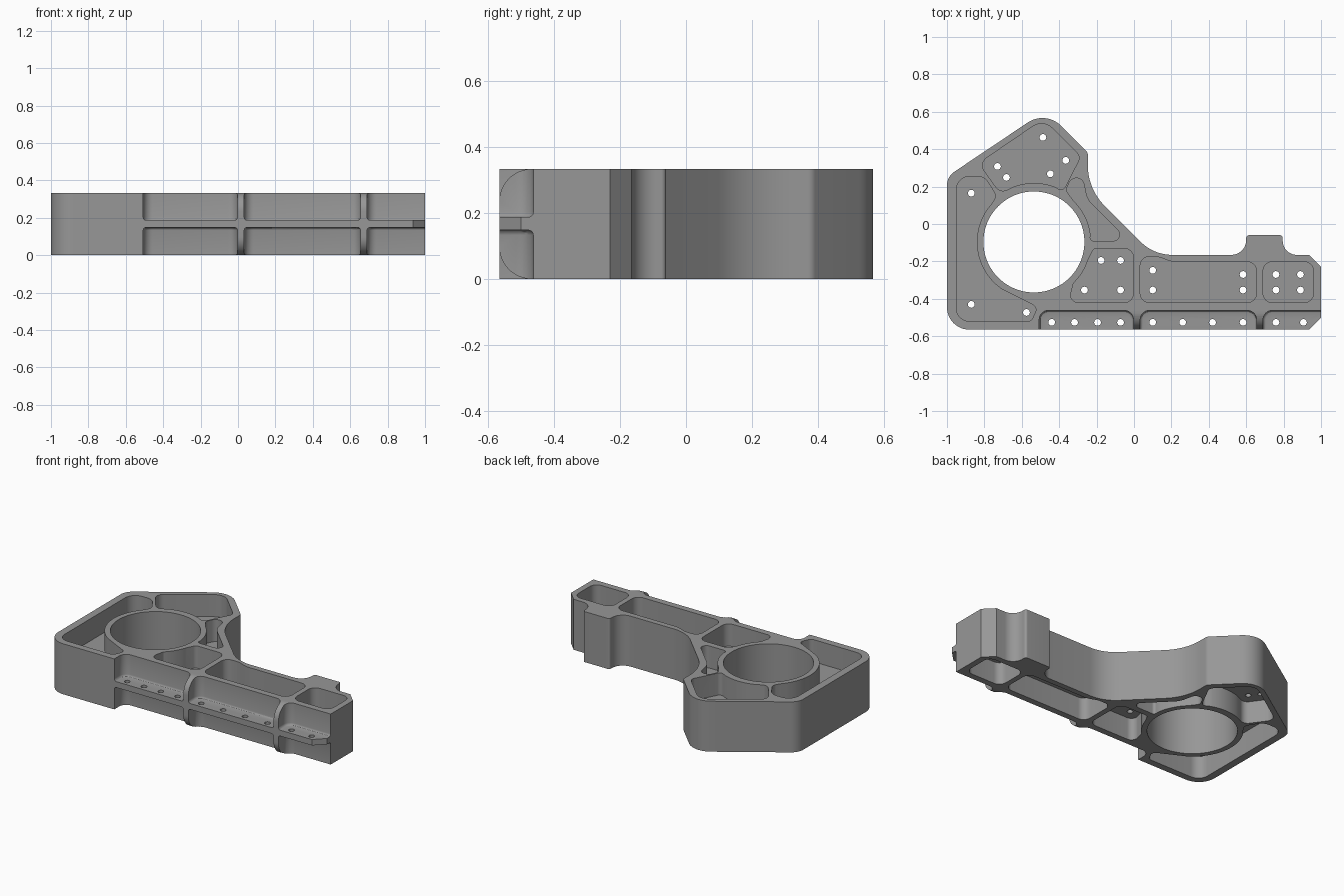
import bpy, bmesh, math
from mathutils import Vector

if "Cube" in bpy.data.objects:
    bpy.data.objects.remove(bpy.data.objects["Cube"])

H = 0.333                       # overall thickness
WEB_LO, WEB_HI = 0.148, 0.187   # thin central web
BORE = (-0.535, -0.096)

metal = bpy.data.materials.new("machined grey")
metal.diffuse_color = (0.31, 0.31, 0.31, 1)
metal.use_nodes = True
metal.node_tree.nodes["Principled BSDF"].inputs["Base Color"].default_value = metal.diffuse_color


def arc(a0, a1, r=0.305, n=14):
    """Corner points following the bore wall."""
    pts = []
    for i in range(n + 1):
        a = math.radians(a0 + (a1 - a0) * i / n)
        pts.append((BORE[0] + r * math.cos(a), BORE[1] + r * math.sin(a), 0))
    return pts


def rounded(corners, limit=0.49, n=8):
    """Fillet every (x, y, radius) corner of a closed profile."""
    out = []
    for i, (x, y, r) in enumerate(corners):
        p = Vector((x, y, 0))
        u = Vector((*corners[i - 1][:2], 0)) - p
        v = Vector((*corners[(i + 1) % len(corners)][:2], 0)) - p
        ang = u.angle(v)
        if r == 0 or ang > 3.1:
            out.append((x, y))
            continue
        t = min(r / math.tan(ang / 2), limit * min(u.length, v.length))
        r = t * math.tan(ang / 2)
        u.normalize()
        v.normalize()
        c = p + (u + v).normalized() * (r / math.sin(ang / 2))
        a, b = p + u * t - c, p + v * t - c
        a0 = math.atan2(a.y, a.x)
        sweep = (math.atan2(b.y, b.x) - a0 + math.pi) % (2 * math.pi) - math.pi
        for k in range(n + 1):
            w = a0 + sweep * k / n
            out.append((c.x + r * math.cos(w), c.y + r * math.sin(w)))
    return out


def add_loft(bm, ring0, ring1):
    """Closed solid between two matching rings of 3D points."""
    a = [bm.verts.new(p) for p in ring0]
    b = [bm.verts.new(p) for p in ring1]
    bm.faces.new(a[::-1])
    top = bm.faces.new(b)
    for i in range(len(a)):
        bm.faces.new((a[i - 1], a[i], b[i], b[i - 1]))
    return top


def add_prism(bm, pts, z0, z1, fillet=0):
    """Extrude a profile from z0 to z1; optionally fillet the z1 end."""
    top = add_loft(bm, [(x, y, z0) for x, y in pts], [(x, y, z1) for x, y in pts])
    if fillet:
        bmesh.ops.recalc_face_normals(bm, faces=bm.faces)
        bmesh.ops.bevel(bm, geom=list(top.edges), offset=fillet, segments=3,
                        profile=0.5, affect='EDGES')


def finish(bm, name):
    bmesh.ops.recalc_face_normals(bm, faces=bm.faces)
    me = bpy.data.meshes.new(name)
    bm.to_mesh(me)
    bm.free()
    me.materials.append(metal)
    ob = bpy.data.objects.new(name, me)
    bpy.context.collection.objects.link(ob)
    return ob


def cut(body, bm, name):
    tool = finish(bm, name)
    tool.hide_render = True
    mod = body.modifiers.new(name, 'BOOLEAN')
    mod.operation, mod.solver, mod.object = 'DIFFERENCE', 'EXACT', tool
    bpy.context.view_layer.objects.active = body
    bpy.ops.object.modifier_apply(modifier=mod.name)
    bpy.data.objects.remove(tool)


# Outer body
outline = [(-1, -0.565, 0.12), (0.935, -0.565, 0), (1, -0.5, 0), (1, -0.23, 0),
           (0.935, -0.165, 0), (0.795, -0.165, 0.075), (0.795, -0.06, 0.015),
           (0.6, -0.06, 0.015), (0.6, -0.165, 0.08), (0.105, -0.165, 0.24),
           (-0.247, 0.187, 0.31), (-0.247, 0.382, 0.03), (-0.472, 0.607, 0.14),
           (-1, 0.253, 0.09)]
bm = bmesh.new()
add_prism(bm, rounded(outline, 0.99, 12), 0, H)
body = finish(bm, "bracket_body")

# Large round bore
bm = bmesh.new()
add_prism(bm, [p[:2] for p in arc(0, 356.25, 0.27, 95)], -0.1, H + 0.1)
cut(body, bm, "bore")

# Closed pockets, sunk from both faces down to the web
pockets = [
    [(-0.95, 0.255, 0.08), (-0.80, 0.255, 0.07), (-0.735, 0.15, 0.04)] + arc(138, 236)
    + [(-0.515, -0.445, 0.03), (-0.55, -0.52, 0.03), (-0.95, -0.52, 0.07)],
    [(-0.485, 0.56, 0.08), (-0.83, 0.325, 0.05), (-0.715, 0.165, 0.05)] + arc(110, 70, 0.315)
    + [(-0.38, 0.175, 0.05), (-0.285, 0.36, 0.04)],
    [(-0.365, 0.18, 0.03), (-0.335, 0.245, 0.04), (-0.275, 0.245, 0.04), (-0.25, 0.13, 0.12),
     (-0.07, -0.05, 0.03), (-0.09, -0.09, 0.03), (-0.235, -0.09, 0.03)] + arc(8, 45),
    [(-0.35, -0.42, 0.04), (-0.003, -0.42, 0.05), (-0.003, -0.13, 0.05),
     (-0.215, -0.13, 0.03)] + arc(-18, -46),
    [(0.033, -0.42, 0.05), (0.655, -0.42, 0.05), (0.655, -0.202, 0.05),
     (0.2, -0.202, 0.15), (0.13, -0.175, 0.1), (0.033, -0.175, 0.06)],
    [(0.69, -0.42, 0.05), (0.96, -0.42, 0.05), (0.96, -0.202, 0.05), (0.69, -0.202, 0.05)],
]
bm = bmesh.new()
for p in pockets:
    pts = rounded(p)
    add_prism(bm, pts, H + 0.1, WEB_HI)
    add_prism(bm, pts, -0.1, WEB_LO)
cut(body, bm, "pockets")

# Front pockets, open to the front edge, with filleted floors
bm = bmesh.new()
for x0, x1, r_end in ((-0.507, -0.003, 0.05), (0.033, 0.655, 0.05), (0.69, 1.05, 0)):
    pts = rounded([(x0, -0.6, 0), (x1, -0.6, 0), (x1, -0.462, r_end), (x0, -0.462, 0.05)])
    add_prism(bm, pts, H + 0.1, WEB_HI, 0.015)
    add_prism(bm, pts, -0.1, WEB_LO, 0.015)
cut(body, bm, "front_pockets")

# Rounded front corners of the ribs between the front pockets
bm = bmesh.new()
R, Y0 = 0.098, -0.565
for x0, x1 in ((-0.02, 0.05), (0.64, 0.705)):
    for flip in (False, True):
        prof = [(Y0 + R - R * math.sin(k * math.pi / 24), H - R + R * math.cos(k * math.pi / 24))
                for k in range(13)]
        prof += [(Y0 - 0.05, H - R), (Y0 - 0.05, H + 0.05), (Y0 + R, H + 0.05)]
        if flip:
            prof = [(y, H - z) for y, z in prof]
        add_loft(bm, [(x0, y, z) for y, z in prof], [(x1, y, z) for y, z in prof])
cut(body, bm, "rib_rounding")

# Small through holes in the web
holes = [(-0.87, 0.165), (-0.87, -0.43), (-0.575, -0.473), (-0.73, 0.308), (-0.682, 0.249),
         (-0.487, 0.463), (-0.365, 0.34), (-0.447, 0.268), (-0.265, -0.353)]
holes += [(x, y) for x in (0.759, 0.89) for y in (-0.27, -0.353)]
holes += [(0.583, -0.27), (0.583, -0.353), (0.1, -0.248), (0.1, -0.353),
          (-0.176, -0.195), (-0.072, -0.195), (-0.072, -0.353)]
holes += [(x, -0.526) for x in (-0.44, -0.318, -0.195, -0.072, 0.1, 0.26, 0.42, 0.583, 0.759, 0.906)]
bm = bmesh.new()
for hx, hy in holes:
    ring = [(hx + 0.018 * math.cos(k * math.pi / 10), hy + 0.018 * math.sin(k * math.pi / 10))
            for k in range(20)]
    add_prism(bm, ring, 0.12, 0.22)
cut(body, bm, "web_holes")

# Smooth curved walls, crisp machined edges
bpy.ops.object.select_all(action='DESELECT')
body.select_set(True)
bpy.context.view_layer.objects.active = body
bpy.ops.object.shade_smooth_by_angle(angle=math.radians(30))
